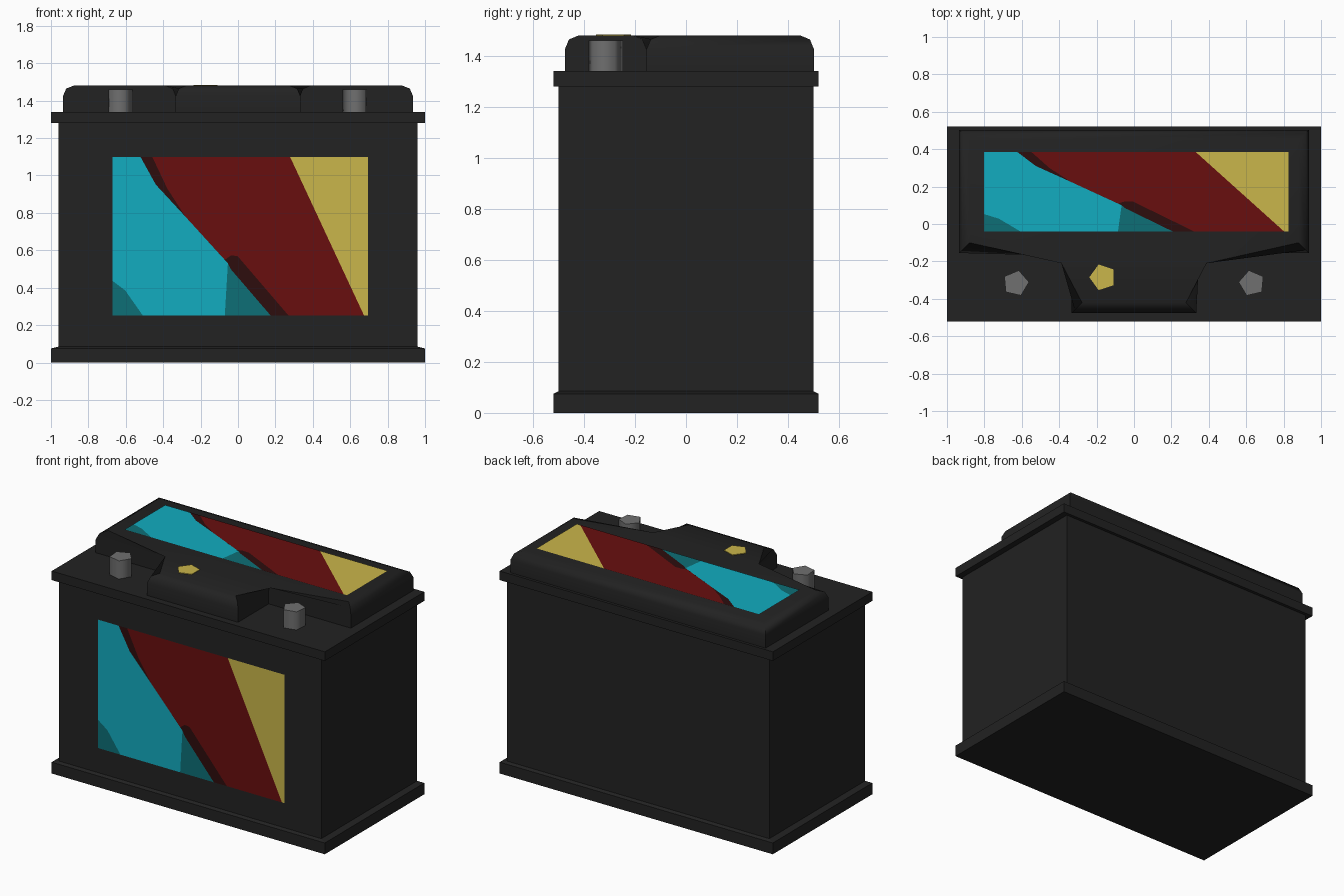
import bpy, bmesh, math

if "Cube" in bpy.data.objects:
    bpy.data.objects.remove(bpy.data.objects["Cube"])


def material(name, r, g, b):
    m = bpy.data.materials.new(name)
    m.diffuse_color = (r, g, b, 1)
    m.use_nodes = True
    m.node_tree.nodes["Principled BSDF"].inputs["Base Color"].default_value = m.diffuse_color
    return m


BLACK = material("black plastic", 0.016, 0.016, 0.016)
GREY = material("lead grey", 0.16, 0.16, 0.16)
CYAN = material("cyan", 0.006, 0.413, 0.527)
TEAL = material("dark teal", 0.004, 0.156, 0.18)
RED = material("deep red", 0.14, 0.0045, 0.0045)
MAROON = material("dark maroon", 0.026, 0.004, 0.004)
YELLOW = material("yellow", 0.59, 0.468, 0.069)


def finish(name, bm, mats, smooth=None):
    bm.normal_update()
    me = bpy.data.meshes.new(name)
    bm.to_mesh(me)
    bm.free()
    for m in mats:
        me.materials.append(m)
    ob = bpy.data.objects.new(name, me)
    bpy.context.collection.objects.link(ob)
    if smooth:
        bpy.ops.object.select_all(action='DESELECT')
        ob.select_set(True)
        bpy.context.view_layer.objects.active = ob
        bpy.ops.object.shade_smooth_by_angle(angle=math.radians(smooth))
    return ob


def prism(bm, pts, z0, z1):
    """Closed prism over a counter-clockwise outline; returns the top face."""
    lo = [bm.verts.new((x, y, z0)) for x, y in pts]
    hi = [bm.verts.new((x, y, z1)) for x, y in pts]
    n = len(pts)
    bm.faces.new(lo[::-1])
    for i in range(n):
        j = (i + 1) % n
        bm.faces.new((lo[i], lo[j], hi[j], hi[i]))
    return bm.faces.new(hi)


def pentagon(cx, cy, r, start):
    angles = [math.radians(start + 72 * i) for i in range(5)]
    return [(cx + r * math.cos(a), cy + r * math.sin(a)) for a in angles]


# Case: rectangular rings stacked into a body with base and top flanges
bm = bmesh.new()
rings = []
for hx, hy, z in [(1, .52, 0), (1, .52, .075), (.96, .50, .085),
                  (.96, .50, 1.28), (1, .52, 1.28), (1, .52, 1.34)]:
    rings.append([bm.verts.new((sx * hx, sy * hy, z))
                  for sx, sy in ((-1, -1), (1, -1), (1, 1), (-1, 1))])
for a, b in zip(rings, rings[1:]):
    for i in range(4):
        j = (i + 1) % 4
        bm.faces.new((a[i], a[j], b[j], b[i]))
bm.faces.new(rings[0][::-1])
bm.faces.new(rings[-1])
finish("battery_case", bm, [BLACK])

# Lid: T-shaped block with rounded top edges
bm = bmesh.new()
top = prism(bm, [(-.935, -.155), (-.333, -.155), (-.333, -.475), (.333, -.475),
                 (.333, -.155), (.935, -.155), (.935, .502), (-.935, .502)],
            1.34, 1.48)
bmesh.ops.bevel(bm, geom=list(top.edges), offset=.055, segments=2,
                profile=.5, affect='EDGES')
finish("raised_lid", bm, [BLACK], 50)

# Terminal posts
for side, cx, start in (("left", -.632, 5), ("right", .63, 175)):
    bm = bmesh.new()
    prism(bm, pentagon(cx, -.317, .071, start), 1.335, 1.46)
    finish(side + "_terminal", bm, [GREY], 80)

# Indicator spot on the lid
bm = bmesh.new()
prism(bm, pentagon(-.167, -.285, .072, 180), 1.478, 1.484)
finish("indicator_spot", bm, [YELLOW])

# Label artwork in unit coordinates (u right, v up): (material index, outline)
ART = [
    (0, [(0, 1), (0, .22), (.05, .16), (.12, 0), (.44, 0), (.452, .33),
         (.285, .625), (.17, .825), (.11, 1)]),
    (1, [(0, .22), (0, 0), (.12, 0), (.05, .16)]),
    (1, [(.44, 0), (.62, 0), (.465, .29), (.452, .33)]),
    (2, [(.11, 1), (.17, .825), (.285, .625), (.215, .8), (.156, 1)]),
    (2, [(.452, .33), (.465, .29), (.62, 0), (.69, 0), (.49, .375),
         (.465, .38), (.44, .352)]),
    (3, [(.156, 1), (.215, .8), (.285, .625), (.44, .352), (.465, .38),
         (.49, .375), (.69, 0), (.985, 0), (.695, 1)]),
    (4, [(.695, 1), (.985, 0), (1, 0), (1, 1)]),
]


def label(name, place):
    bm = bmesh.new()
    for index, pts in ART:
        f = bm.faces.new([bm.verts.new(place(u, v)) for u, v in pts])
        f.material_index = index
    bmesh.ops.remove_doubles(bm, verts=bm.verts, dist=1e-5)
    finish(name, bm, [CYAN, TEAL, MAROON, RED, YELLOW])


label("front_label", lambda u, v: (-.672 + 1.367 * u, -.504, .25 + .85 * v))
label("top_label", lambda u, v: (-.803 + 1.63 * u, -.04 + .425 * v, 1.484))
